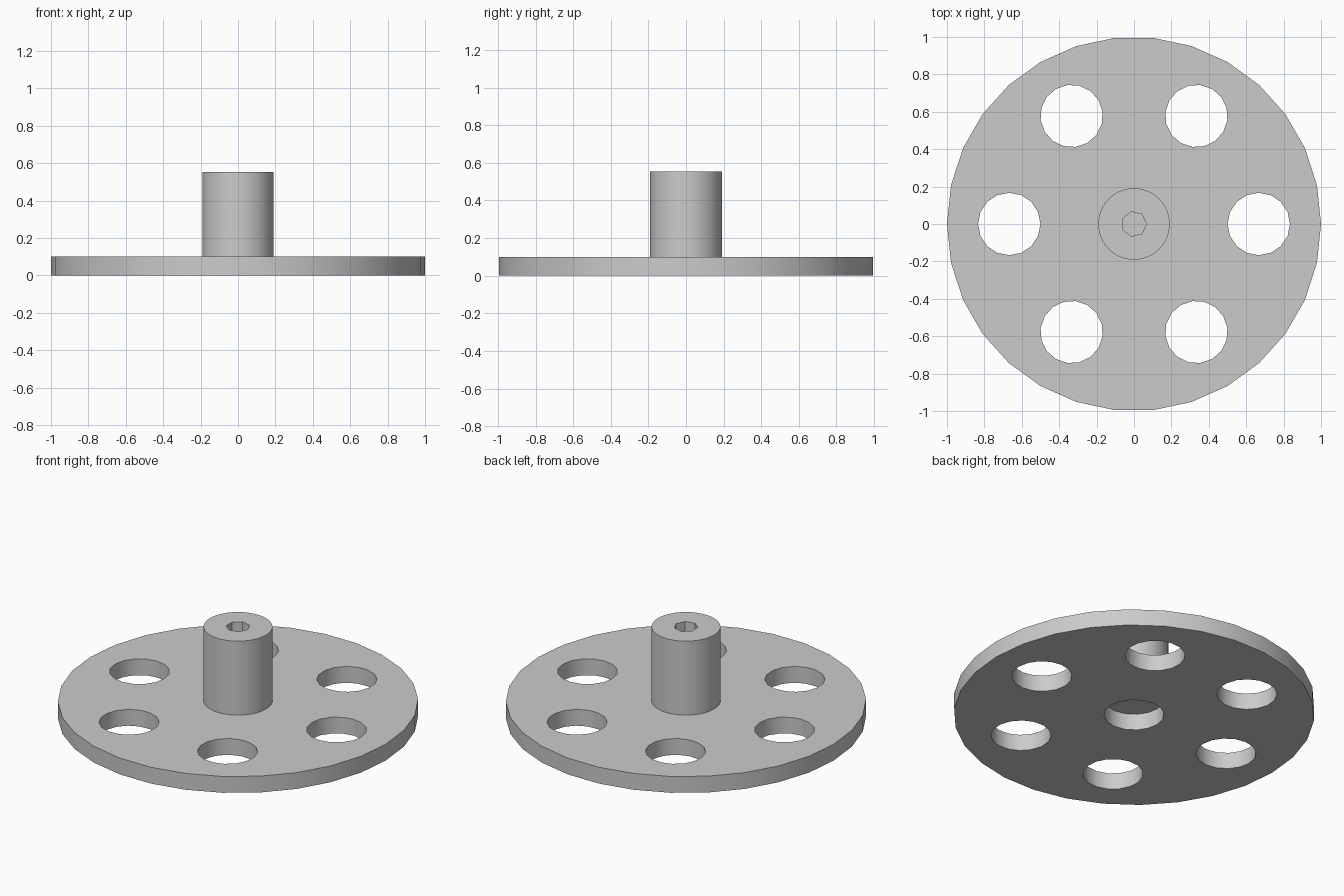
import bpy
from math import cos, sin, pi

default_cube = bpy.data.objects.get("Cube")
if default_cube:
    bpy.data.objects.remove(default_cube, do_unlink=True)

PLATE_H = 0.1
HUB_TOP = 0.553
HOLE_R = 0.167
HOLE_RING = 0.667
BORE_DEPTH = 0.33

# Single grey material
grey = bpy.data.materials.new("plain_grey")
grey.use_nodes = True
colour = (0.6, 0.6, 0.6, 1)
grey.diffuse_color = colour
grey.node_tree.nodes["Principled BSDF"].inputs["Base Color"].default_value = colour


def cylinder(name, sides, radius, z0, z1, x=0, y=0, turn=0):
    """Upright cylinder with its first corner pointing along the turn angle."""
    bpy.ops.mesh.primitive_cylinder_add(
        vertices=sides, radius=radius, depth=z1 - z0,
        location=(x, y, (z0 + z1) / 2), rotation=(0, 0, turn - pi / 2))
    obj = bpy.context.object
    obj.name = name
    obj.data.materials.append(grey)
    return obj


def cut(target, cutters):
    """Subtract each cutter from the target, then discard it."""
    for cutter in cutters:
        cutter.hide_render = True
        mod = target.modifiers.new("hole", "BOOLEAN")
        mod.operation = "DIFFERENCE"
        mod.solver = "EXACT"
        mod.object = cutter
        bpy.context.view_layer.objects.active = target
        bpy.ops.object.modifier_apply(modifier=mod.name)
        bpy.data.objects.remove(cutter, do_unlink=True)


def smooth(obj):
    bpy.ops.object.select_all(action="DESELECT")
    obj.select_set(True)
    bpy.context.view_layer.objects.active = obj
    bpy.ops.object.shade_smooth_by_angle(angle=pi / 6)


# Round plate with a centre hole and a ring of six holes
plate = cylinder("round_plate", 30, 1, 0, PLATE_H, turn=0)
holes = [cylinder("centre_cutter", 16, HOLE_R, -0.1, PLATE_H + 0.1)]
for i in range(6):
    a = i * pi / 3
    holes.append(cylinder("ring_cutter", 16, HOLE_R, -0.1, PLATE_H + 0.1,
                          HOLE_RING * cos(a), HOLE_RING * sin(a), a))
cut(plate, holes)
smooth(plate)

# Hub with a blind seven-sided bore in its top
hub = cylinder("hub", 64, 0.191, PLATE_H, HUB_TOP)
cut(hub, [cylinder("bore_cutter", 7, 0.067, HUB_TOP - BORE_DEPTH, HUB_TOP + 0.1)])
smooth(hub)
